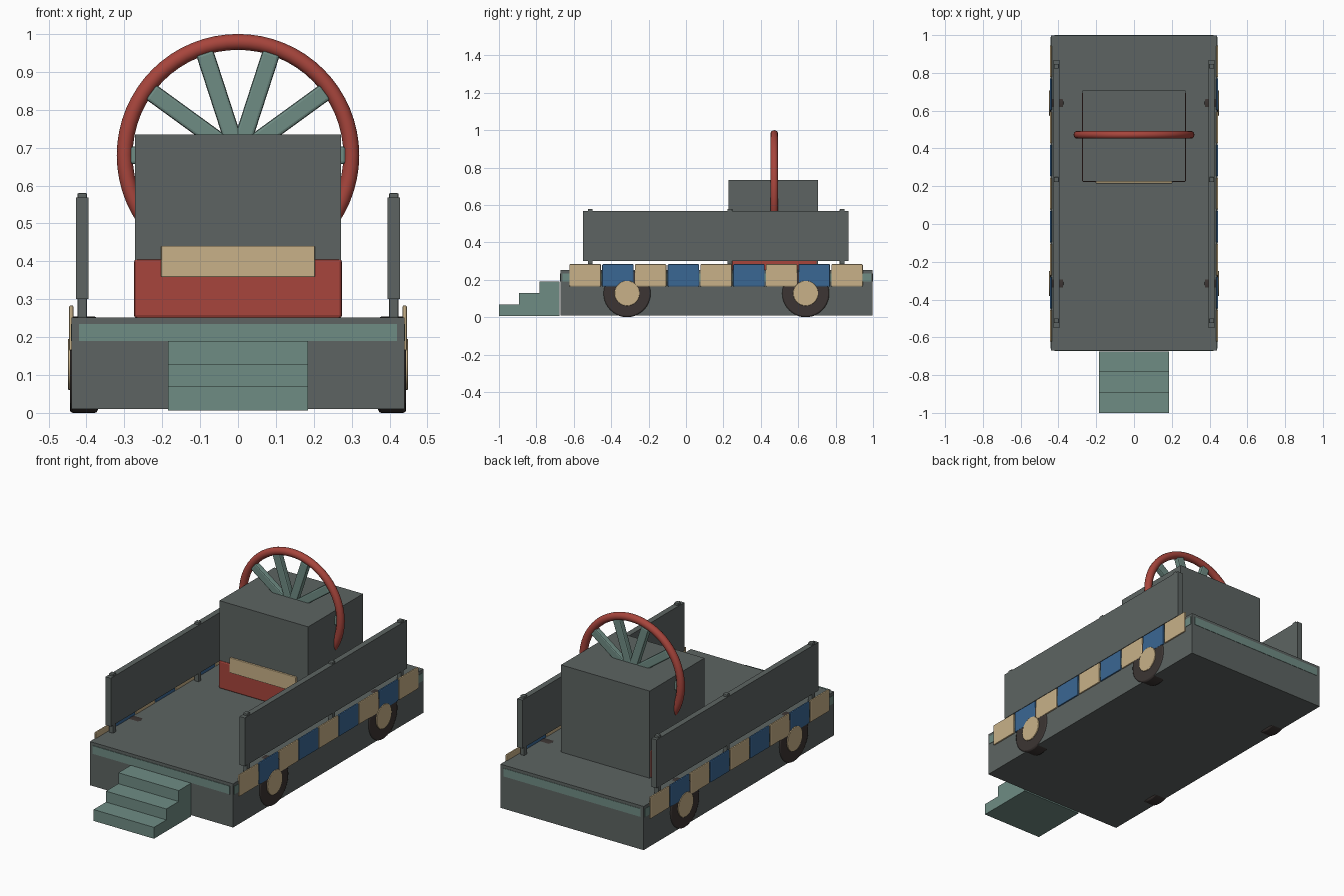
import bpy, math
from mathutils import Matrix

if "Cube" in bpy.data.objects:
    bpy.data.objects.remove(bpy.data.objects["Cube"])


def colour(name, r, g, b):
    def lin(c):
        c /= 255
        return c / 12.92 if c <= 0.04045 else ((c + 0.055) / 1.055) ** 2.4
    m = bpy.data.materials.new(name)
    m.diffuse_color = (lin(r), lin(g), lin(b), 1)
    m.use_nodes = True
    m.node_tree.nodes["Principled BSDF"].inputs["Base Color"].default_value = m.diffuse_color
    return m


GREY = colour("slate grey", 93, 100, 98)
TEAL = colour("dull teal", 111, 140, 132)
RED = colour("red", 167, 69, 60)
CREAM = colour("cream", 200, 177, 136)
BLUE = colour("blue", 58, 103, 148)
DARK = colour("tyre dark", 60, 53, 51)


def finish(o, name, mat, bevel=0):
    o.name = name
    o.data.materials.append(mat)
    if bevel:
        b = o.modifiers.new("bevel", 'BEVEL')
        b.width = bevel
        b.segments = 2
        b.limit_method = 'ANGLE'
    return o


def box(name, x, y, z, mat, bevel=0):
    """Box from (min, max) pairs."""
    bpy.ops.mesh.primitive_cube_add(size=1)
    o = bpy.context.object
    lo, hi = zip(x, y, z)
    size = [h - l for l, h in zip(lo, hi)]
    mid = [(h + l) / 2 for l, h in zip(lo, hi)]
    o.data.transform(Matrix.Translation(mid) @ Matrix.Diagonal((*size, 1)))
    return finish(o, name, mat, bevel)


def side_box(name, s, x, y, z, mat, bevel=0):
    return box(name, sorted((s * x[0], s * x[1])), y, z, mat, bevel)


def disc(name, s, x, y, z, r, mat, bevel):
    """Cylinder lying along x."""
    bpy.ops.mesh.primitive_cylinder_add(
        vertices=40, radius=r, depth=x[1] - x[0],
        location=(s * (x[0] + x[1]) / 2, y, z), rotation=(0, math.pi / 2, 0))
    o = bpy.context.object
    bpy.ops.object.shade_smooth_by_angle(angle=math.radians(35))
    return finish(o, name, mat, bevel)


# platform with inset trim strips
box("platform", (-0.439, 0.439), (-0.67, 0.998), (0.01, 0.252), GREY)
box("front_strip", (-0.42, 0.42), (-0.673, -0.668), (0.19, 0.235), TEAL)
box("back_strip", (-0.42, 0.42), (0.996, 1.0), (0.19, 0.235), TEAL)

# steps
for i in range(3):
    y = -1 + 0.1083 * i
    box(f"step_{i + 1}", (-0.185, 0.185), (y, y + 0.1083),
        (0.006, 0.069 + 0.0605 * i), TEAL)

# engine housing
box("housing", (-0.272, 0.272), (0.226, 0.706), (0.25, 0.735), GREY)
box("housing_base", (-0.2745, 0.2745), (0.222, 0.7), (0.25, 0.406), RED, 0.008)
box("front_plate", (-0.203, 0.203), (0.215, 0.228), (0.358, 0.441), CREAM, 0.003)

# big wheel with ten spokes
CY, CZ = 0.472, 0.68
bpy.ops.mesh.primitive_torus_add(
    major_radius=0.299, minor_radius=0.021, major_segments=64, minor_segments=14,
    location=(0, CY, CZ), rotation=(math.pi / 2, 0, 0))
ring = bpy.context.object
bpy.ops.object.shade_smooth_by_angle(angle=math.radians(60))
finish(ring, "big_wheel_rim", RED)
for i in range(10):
    o = box(f"spoke_{i}", (0.0, 0.284), (-0.016, 0.016), (-0.0235, 0.0235), TEAL, 0.007)
    o.location = (0, CY, CZ)
    o.rotation_euler = (0, math.radians(36 * i), 0)

for s, side in ((1, "right"), (-1, "left")):
    side_box(f"{side}_strip", s, (0.437, 0.441), (-0.66, 0.99), (0.19, 0.235), TEAL)
    # railing
    side_box(f"{side}_railing", s, (0.395, 0.427), (-0.55, 0.868), (0.3, 0.568), GREY)
    for i, y in enumerate((-0.512, 0.235, 0.835)):
        side_box(f"{side}_post_{i}", s, (0.398, 0.424), (y - 0.013, y + 0.013),
                 (0.25, 0.58), GREY, 0.004)
    # bunting tiles
    for i in range(9):
        y = -0.623 + 0.175 * i
        side_box(f"{side}_tile_{i}", s, (0.434, 0.446), (y, y + 0.168),
                 (0.164, 0.284), BLUE if i % 2 else CREAM, 0.005)
    # road wheels
    for y, end in ((-0.315, "front"), (0.64, "back")):
        disc(f"{side}_{end}_tyre", s, (0.37, 0.444), y, 0.127, 0.127, DARK, 0.008)
        disc(f"{side}_{end}_hub", s, (0.40, 0.449), y, 0.128, 0.067, CREAM, 0.002)
